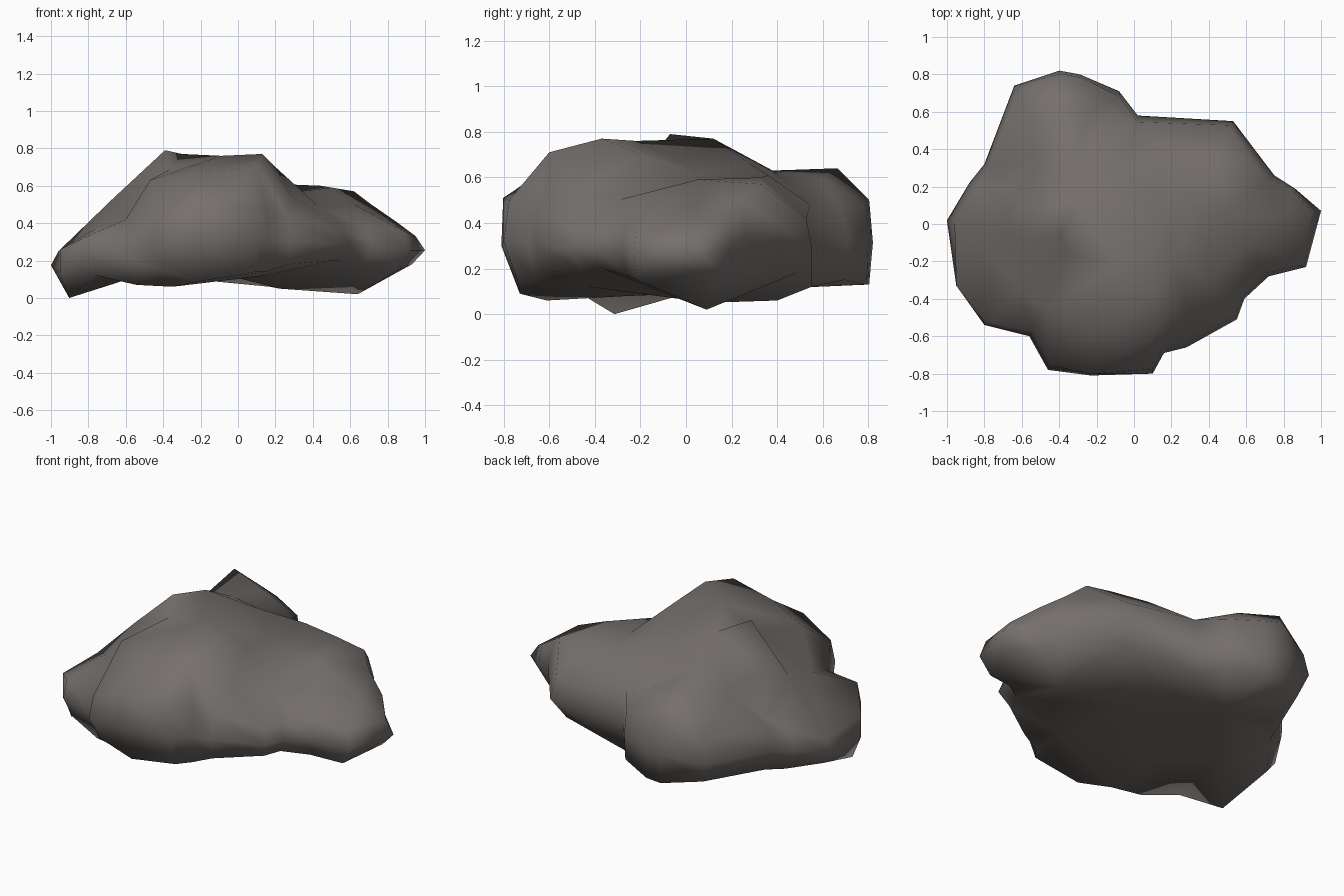
import bpy, bmesh
from mathutils import Vector
from mathutils.geometry import delaunay_2d_cdt

# Plan outline: x, y, foot height, foot scale, shoulder height, shoulder scale
OUTLINE = [
    (1.0, .07, .18, .93, .33, .95), (.92, -.23, .15, .93, .36, .96),
    (.72, -.28, .17, .93, .38, .95), (.59, -.40, .20, .92, .38, .95),
    (.55, -.51, .20, .92, .38, .95), (.28, -.66, .18, .95, .44, .95),
    (.16, -.69, .14, .96, .48, .95), (.10, -.80, .14, .92, .50, .97),
    (-.23, -.81, .09, .90, .51, .99), (-.46, -.78, .15, .92, .42, .97),
    (-.56, -.60, .07, .97, .33, .97), (-.80, -.54, .12, .95, .34, .98),
    (-.95, -.33, .00, .95, .26, 1.0), (-1.0, .02, .10, .94, .25, .96),
    (-.88, .22, .10, .92, .34, .95), (-.80, .32, .11, .92, .38, .96),
    (-.64, .74, .15, .93, .42, .97), (-.40, .82, .13, .98, .50, .98),
    (-.29, .80, .13, .99, .48, .98), (-.08, .71, .15, .98, .46, .96),
    (.02, .58, .12, .95, .48, .94), (.53, .55, .18, .88, .42, .96),
    (.75, .26, .18, .93, .50, .95), (.86, .19, .17, .93, .41, .98)]

# Spot heights of the crags and hollows on top
CRAGS = [
    (-.39, -.07, .79), (-.30, .12, .77), (-.09, -.22, .76), (.13, -.37, .77),
    (.10, -.60, .71), (-.18, -.58, .66), (-.47, -.45, .63), (-.36, -.15, .69),
    (-.67, -.04, .53), (-.59, .10, .59), (-.67, .20, .37), (-.30, .38, .63),
    (-.49, .665, .64), (-.25, .60, .60), (-.52, .35, .55), (-.05, .28, .66),
    (.20, .36, .61), (.44, .33, .60), (.18, .05, .62), (.20, -.20, .70),
    (.33, .06, .57), (.50, .05, .59), (.62, .33, .57), (.62, -.10, .50),
    (.42, -.30, .50), (.28, -.45, .55), (-.60, -.36, .42), (-.76, -.18, .37),
    (.80, .05, .42), (-.05, -.68, .57)]

# Spot heights of the underside
UNDERSIDE = [(-.05, -.10, .12), (.64, .09, .02), (.22, .10, .05),
             (.15, -.43, .12), (-.35, -.61, .06), (-.34, -.25, .08),
             (.17, .40, .06), (-.35, .35, .11), (-.62, 0, .09),
             (-.64, .44, .12)]


def ring(bm, level):
    """One loop around the boulder: 0 foot, 1 belly, 2 shoulder."""
    return [bm.verts.new((x * s, y * s, z)) for x, y, s, z in (
        (x, y, (fs, 1, ss)[level], (lo, (lo + hi) / 2, hi)[level])
        for x, y, lo, fs, hi, ss in OUTLINE)]


def cap(bm, loop, spots):
    """Triangulated craggy surface spanning a loop."""
    verts = loop + [bm.verts.new(p) for p in spots]
    n = len(loop)
    edges = [(i, (i + 1) % n) for i in range(n)]
    flat = [Vector(v.co.xy) for v in verts]
    res = delaunay_2d_cdt(flat, edges, [], 1, 1e-5)
    for f in res[2]:
        bm.faces.new([verts[res[3][i][0]] for i in f])


# Boulder: foot, belly and shoulder loops, then craggy top and underside
bm = bmesh.new()
loops = [ring(bm, level) for level in range(3)]
n = len(OUTLINE)
for a, b in zip(loops, loops[1:]):
    for i in range(n):
        j = (i + 1) % n
        bm.faces.new((a[i], a[j], b[j], b[i]))
cap(bm, loops[2], CRAGS)
cap(bm, loops[0], UNDERSIDE)
bmesh.ops.recalc_face_normals(bm, faces=bm.faces)
for f in bm.faces:
    f.smooth = True

mesh = bpy.data.meshes.new("boulder")
bm.to_mesh(mesh)
bm.free()
stone = bpy.data.materials.new("grey_brown_stone")
stone.diffuse_color = (.18, .163, .152, 1)
mesh.materials.append(stone)
boulder = bpy.data.objects.new("boulder", mesh)
bpy.context.collection.objects.link(boulder)
